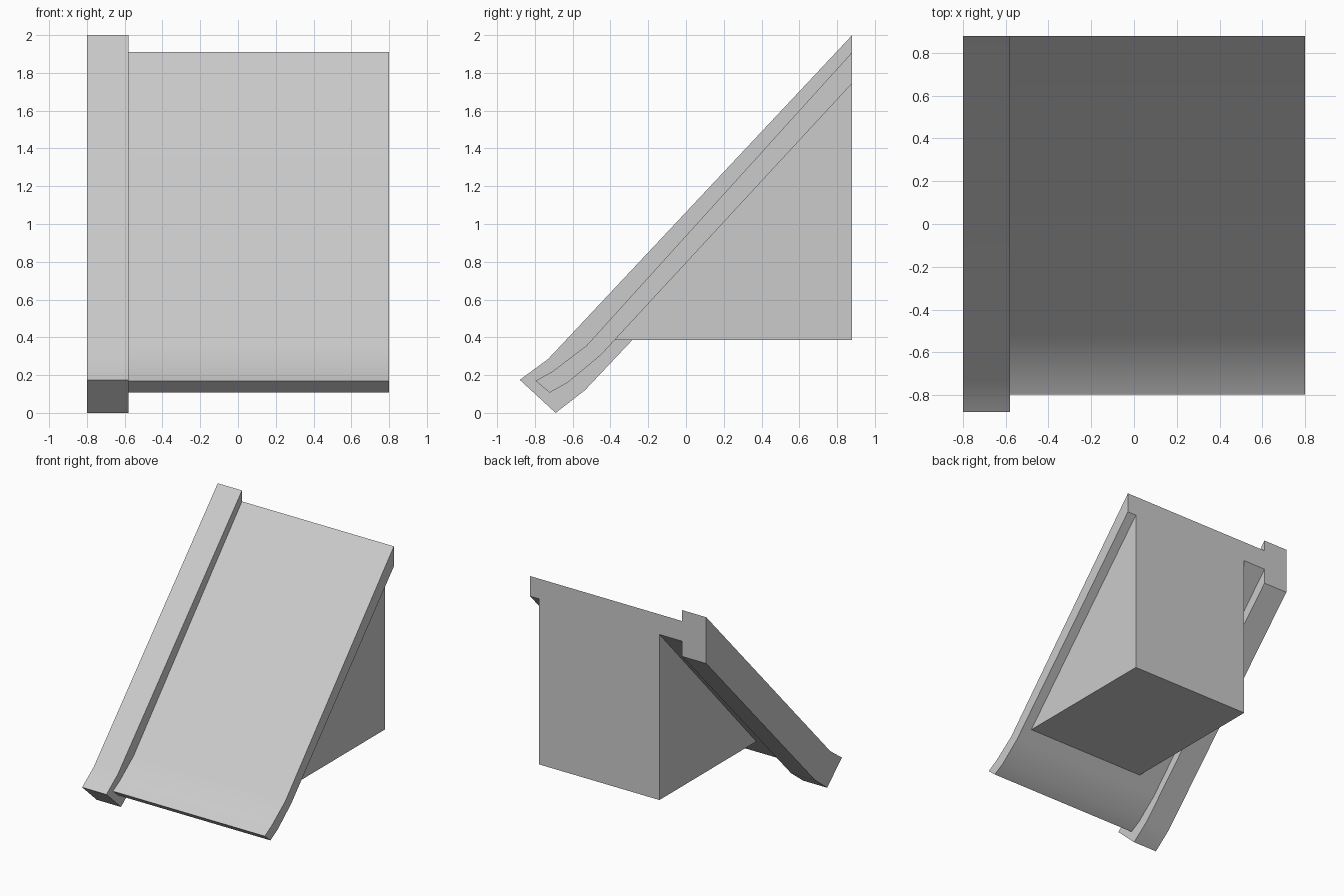
import bpy, bmesh, math

if "Cube" in bpy.data.objects:
    bpy.data.objects.remove(bpy.data.objects["Cube"])


def extrude_profile(name, profile, x0, x1):
    """Extrude a closed (y, z) outline from x0 to x1, smoothing only gentle bends."""
    bm = bmesh.new()
    face = bm.faces.new([bm.verts.new((x0, y, z)) for y, z in profile])
    ext = bmesh.ops.extrude_face_region(bm, geom=[face], use_keep_orig=True)
    moved = [g for g in ext["geom"] if isinstance(g, bmesh.types.BMVert)]
    bmesh.ops.translate(bm, verts=moved, vec=(x1 - x0, 0, 0))
    bmesh.ops.recalc_face_normals(bm, faces=bm.faces)
    mesh = bpy.data.meshes.new(name)
    bm.to_mesh(mesh)
    bm.free()
    obj = bpy.data.objects.new(name, mesh)
    bpy.context.collection.objects.link(obj)
    bpy.ops.object.select_all(action='DESELECT')
    obj.select_set(True)
    bpy.context.view_layer.objects.active = obj
    bpy.ops.object.shade_smooth_by_angle(angle=math.radians(25))
    mod = obj.modifiers.new("weighted_normals", 'WEIGHTED_NORMAL')
    mod.keep_sharp = True
    return obj


BACK = 0.88

# Thick edge beam along the left side, kicked out at the eave
extrude_profile("edge_beam", [
    (BACK, 2.0), (-0.73, 0.285), (-0.88, 0.175),
    (-0.69, 0.0), (-0.535, 0.12), (BACK, 1.62)], -0.80, -0.58)

# Thin sloping roof slab with a curved eave
extrude_profile("roof_slab", [
    (BACK, 1.91), (-0.526, 0.357), (-0.706, 0.22), (-0.796, 0.17),
    (-0.722, 0.107), (-0.627, 0.16), (-0.452, 0.305), (BACK, 1.745)], -0.58, 0.80)

# Triangular wall block under the slab, flush with the back
extrude_profile("support_wedge", [
    (BACK, 1.745), (-0.378, 0.385), (BACK, 0.385)], -0.375, 0.72)
